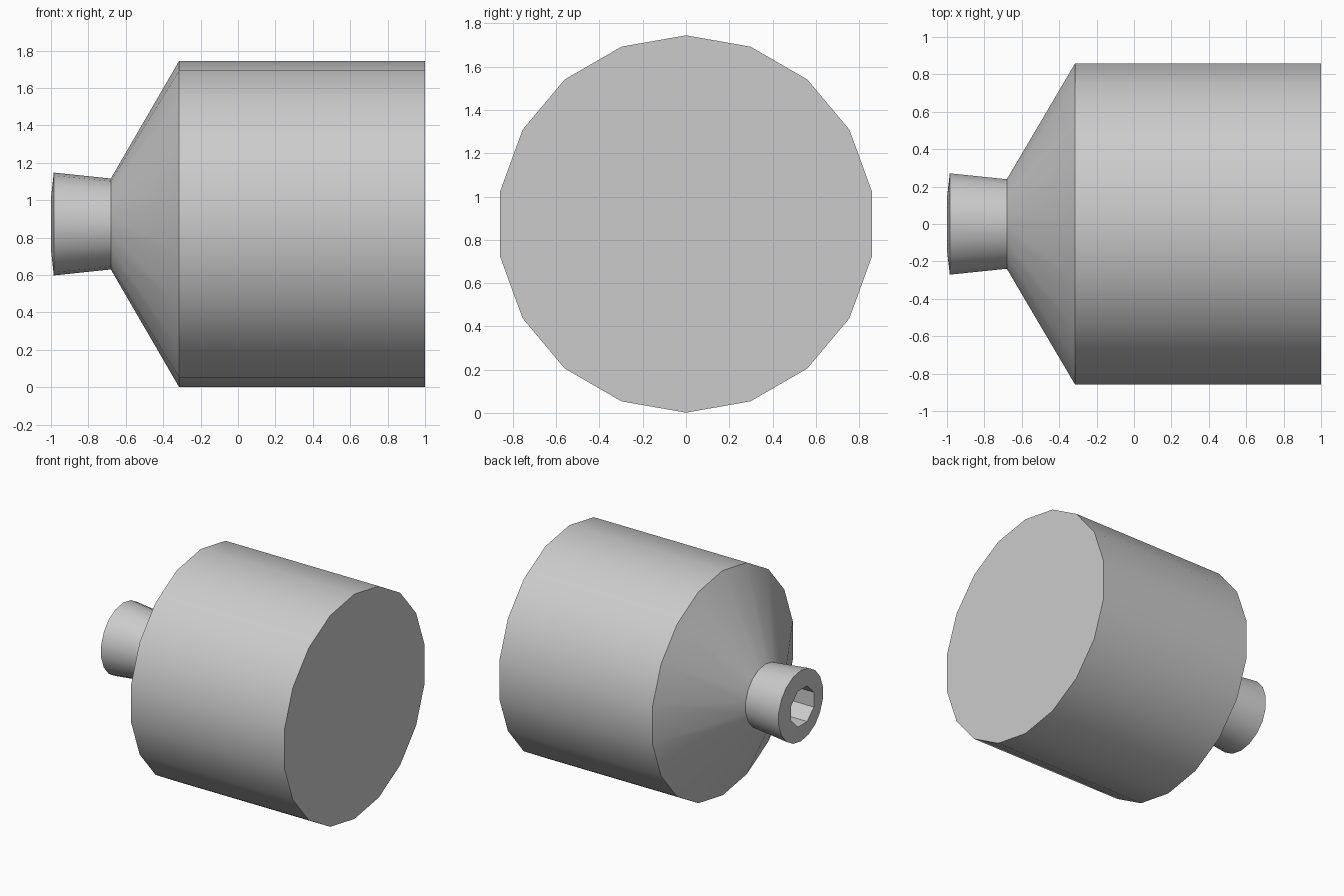
import bpy, bmesh
from math import sin, cos, pi, radians

cube = bpy.data.objects.get("Cube")
if cube:
    bpy.data.objects.remove(cube)

CENTRE_Z = 0.873
SIDES = 18

grey = bpy.data.materials.new("light grey")
grey.use_nodes = True
grey.diffuse_color = (0.6, 0.6, 0.6, 1)
grey.node_tree.nodes["Principled BSDF"].inputs["Base Color"].default_value = (0.6, 0.6, 0.6, 1)


def ring(bm, x, radius, sides, turn=0.0):
    """Closed loop of edges around the x axis, starting at the top."""
    angles = [2 * pi * (i + turn) / sides for i in range(sides)]
    verts = [bm.verts.new((x, radius * sin(a), CENTRE_Z + radius * cos(a))) for a in angles]
    return [bm.edges.new((verts[i], verts[(i + 1) % sides])) for i in range(sides)]


def cap(bm, edges):
    bmesh.ops.contextual_create(bm, geom=edges)


bm = bmesh.new()

# Outside: base, shoulder, neck and lip
profile = [(1.0, 0.872), (-0.315, 0.872), (-0.68, 0.243), (-0.985, 0.275)]
loops = [ring(bm, x, r, SIDES) for x, r in profile]

# Octagonal bore in the mouth
loops += [ring(bm, x, 0.15, 8, 0.5) for x in (-1.0, -0.68)]

for a, b in zip(loops, loops[1:]):
    bmesh.ops.bridge_loops(bm, edges=a + b)
cap(bm, loops[0])
cap(bm, loops[-1])
bmesh.ops.recalc_face_normals(bm, faces=bm.faces)

mesh = bpy.data.meshes.new("bottle")
bm.to_mesh(mesh)
bm.free()
mesh.materials.append(grey)
bottle = bpy.data.objects.new("bottle", mesh)
bpy.context.collection.objects.link(bottle)

# Smooth sides with sharp rims
bpy.ops.object.select_all(action="DESELECT")
bottle.select_set(True)
bpy.context.view_layer.objects.active = bottle
bpy.ops.object.shade_smooth_by_angle(angle=radians(30))
